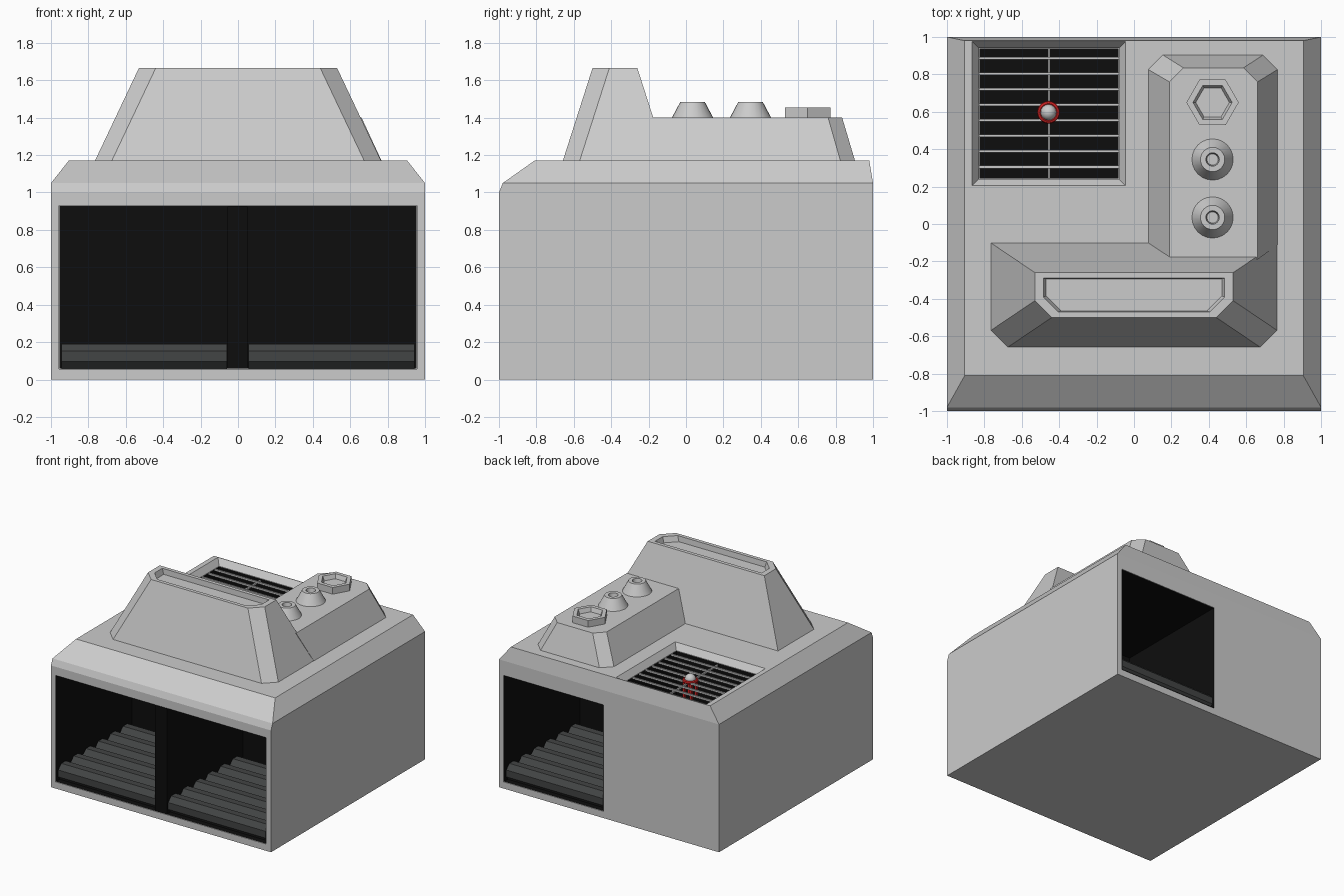
import bpy, bmesh, math

if "Cube" in bpy.data.objects:
    bpy.data.objects.remove(bpy.data.objects["Cube"])


def material(name, rgb):
    m = bpy.data.materials.new(name)
    m.diffuse_color = (*rgb, 1)
    m.use_nodes = True
    m.node_tree.nodes["Principled BSDF"].inputs["Base Color"].default_value = m.diffuse_color
    return m


BLACK = material("black", (0.004, 0.004, 0.004))
DARK = material("dark_grey", (0.055, 0.058, 0.058))
RED = material("red", (0.6, 0.015, 0.015))


def loft(name, rings, mat=None, open_end=False):
    """Skin rings of equal point count; cap both ends (or only the first)."""
    bm = bmesh.new()
    loops = [[bm.verts.new(p) for p in r] for r in rings]
    for a, b in zip(loops, loops[1:]):
        for i in range(len(a)):
            j = (i + 1) % len(a)
            bm.faces.new((a[i], a[j], b[j], b[i]))
    bm.faces.new(loops[0][::-1])
    if not open_end:
        bm.faces.new(loops[-1])
    bmesh.ops.recalc_face_normals(bm, faces=bm.faces)
    if open_end:
        bmesh.ops.reverse_faces(bm, faces=bm.faces)
    me = bpy.data.meshes.new(name)
    bm.to_mesh(me)
    bm.free()
    ob = bpy.data.objects.new(name, me)
    bpy.context.collection.objects.link(ob)
    if mat:
        me.materials.append(mat)
    return ob


def rect(x0, x1, y0, y1, z):
    return [(x0, y0, z), (x1, y0, z), (x1, y1, z), (x0, y1, z)]


def wall_rect(x0, x1, z0, z1, y):
    return [(x0, y, z0), (x1, y, z0), (x1, y, z1), (x0, y, z1)]


def box(name, x0, x1, y0, y1, z0, z1, mat=None):
    return loft(name, [rect(x0, x1, y0, y1, z0), rect(x0, x1, y0, y1, z1)], mat)


def circle(cx, cy, r, z, n):
    return [(cx + r * math.cos(math.tau * i / n), cy + r * math.sin(math.tau * i / n), z)
            for i in range(n)]


def chamfered(hw, y0, y1, c, z, cx=0.0, flip=False):
    """Rectangle with both corners at the y0 side (or y1 if flipped) cut off."""
    p = [(-hw, y1), (-hw, y0 + c), (-hw + c, y0), (hw - c, y0), (hw, y0 + c), (hw, y1)]
    if flip:
        p = [(-hw, y0), (-hw, y1 - c), (-hw + c, y1), (hw - c, y1), (hw, y1 - c), (hw, y0)]
    return [(cx + x, y, z) for x, y in p]


def activate(ob):
    bpy.ops.object.select_all(action='DESELECT')
    ob.select_set(True)
    bpy.context.view_layer.objects.active = ob


def cut(ob, cutter):
    mod = ob.modifiers.new("cut", 'BOOLEAN')
    mod.operation, mod.solver, mod.object = 'DIFFERENCE', 'EXACT', cutter
    activate(ob)
    bpy.ops.object.modifier_apply(modifier=mod.name)
    bpy.data.objects.remove(cutter)


# Main housing with sloped roof edges
housing = loft("housing", [rect(-1, 1, -1, 1, 0), rect(-1, 1, -1, 1, 1.0),
                           rect(-1, 1, -0.98, 1, 1.05), rect(-0.905, 0.905, -0.81, 0.98, 1.17)])

# Openings: wide front mouth, single rear mouth, roof vent
Z0, Z1 = 0.055, 0.93
cut(housing, box("front_cutter", -0.957, 0.957, -1.1, -0.008, Z0, Z1))
cut(housing, box("rear_cutter", 0.05, 0.957, 0.008, 1.1, Z0, Z1))
cut(housing, loft("vent_cutter", [rect(-0.83, -0.08, 0.24, 0.94, 0.6),
                                  rect(-0.83, -0.08, 0.24, 0.94, 1.12),
                                  rect(-0.865, -0.045, 0.205, 0.975, 1.17),
                                  rect(-0.865, -0.045, 0.205, 0.975, 1.25)]))

# Black linings inside the openings
e = 0.003
lx = 0.957 - e
loft("front_lining", [wall_rect(-lx, lx, Z0 + e, Z1 - e, -0.012),
                      wall_rect(-lx, lx, Z0 + e, Z1 - e, -0.999)], BLACK, True)
loft("rear_lining", [wall_rect(0.05 + e, lx, Z0 + e, Z1 - e, 0.012),
                     wall_rect(0.05 + e, lx, Z0 + e, Z1 - e, 0.999)], BLACK, True)
loft("vent_lining", [rect(-0.827, -0.083, 0.243, 0.937, 0.603),
                     rect(-0.827, -0.083, 0.243, 0.937, 1.118)], BLACK, True)
box("lane_divider", -0.055, 0.052, -0.998, -0.012, Z0 + e, Z1 - 0.005, BLACK)


# Octagonal conveyor rollers
def roller(name, x0, x1, y):
    r = 0.0675 / math.cos(math.pi / 8)
    ring = [(r * math.cos(math.tau * (i + .5) / 8), r * math.sin(math.tau * (i + .5) / 8))
            for i in range(8)]
    loft(name, [[(x, y + a, 0.1235 + b) for a, b in ring] for x in (x0, x1)], DARK)


for i in range(6):
    y = -0.92 + 0.16 * i
    roller(f"front_left_roller_{i}", -0.943, -0.06, y)
    roller(f"front_right_roller_{i}", 0.057, 0.943, y)
    roller(f"rear_roller_{i}", 0.057, 0.943, -y)
for name, x0, x1, y0, y1 in (("front_left_belt", -0.943, -0.06, -0.95, -0.03),
                             ("front_right_belt", 0.057, 0.943, -0.95, -0.03),
                             ("rear_belt", 0.057, 0.943, 0.03, 0.95)):
    box(name, x0, x1, y0, y1, 0.06, 0.12, DARK)

# Front tower with a shallow slot in its top
loft("tower", [chamfered(0.767, -0.66, -0.10, 0.09, 1.165),
               chamfered(0.53, -0.50, -0.26, 0.09, 1.665),
               chamfered(0.485, -0.47, -0.29, 0.08, 1.665),
               chamfered(0.47, -0.465, -0.293, 0.08, 1.62)])

# Lower side block behind the tower
loft("side_block", [chamfered(0.3475, -0.11, 0.905, 0.078, 1.165, 0.422, True),
                    chamfered(0.236, -0.19, 0.835, 0.075, 1.4, 0.425, True)])

# Hexagonal socket and two round nozzles on the side block
loft("hex_socket", [circle(0.42, 0.65, r, z, 6) for r, z in
                    ((0.14, 1.395), (0.14, 1.455), (0.105, 1.455), (0.09, 1.42))])
for i, y in enumerate((0.345, 0.035)):
    nozzle = loft(f"nozzle_{i}", [circle(0.42, y, r, z, 24) for r, z in
                                  ((0.113, 1.395), (0.065, 1.485), (0.036, 1.485), (0.03, 1.45))])
    activate(nozzle)
    bpy.ops.object.shade_smooth_by_angle()

# Vent grille bars
for i in range(8):
    y = 0.305 + 0.083 * i
    box(f"grille_bar_{i}", -0.845, -0.068, y - 0.007, y + 0.007, 1.105, 1.119)
box("grille_spine", -0.461, -0.449, 0.235, 0.945, 1.093, 1.107)

# Red warning fixture with a grey ball, hung in the grille
CX, CY = -0.457, 0.597
bpy.ops.mesh.primitive_torus_add(location=(CX, CY, 1.115), major_radius=0.047, minor_radius=0.014,
                                 major_segments=20, minor_segments=8)
ring = bpy.context.object
ring.name = "fixture_ring"
ring.data.materials.append(RED)
bpy.ops.object.shade_smooth_by_angle()
for i in range(4):
    a = math.tau * (i + 0.5) / 4
    x, y = CX + 0.045 * math.cos(a), CY + 0.045 * math.sin(a)
    box(f"fixture_leg_{i}", x - 0.01, x + 0.01, y - 0.01, y + 0.01, 0.97, 1.115, RED)
bpy.ops.mesh.primitive_uv_sphere_add(location=(CX, CY, 1.125), radius=0.043, segments=16, ring_count=8)
bpy.context.object.name = "fixture_ball"
bpy.ops.object.shade_smooth_by_angle()
